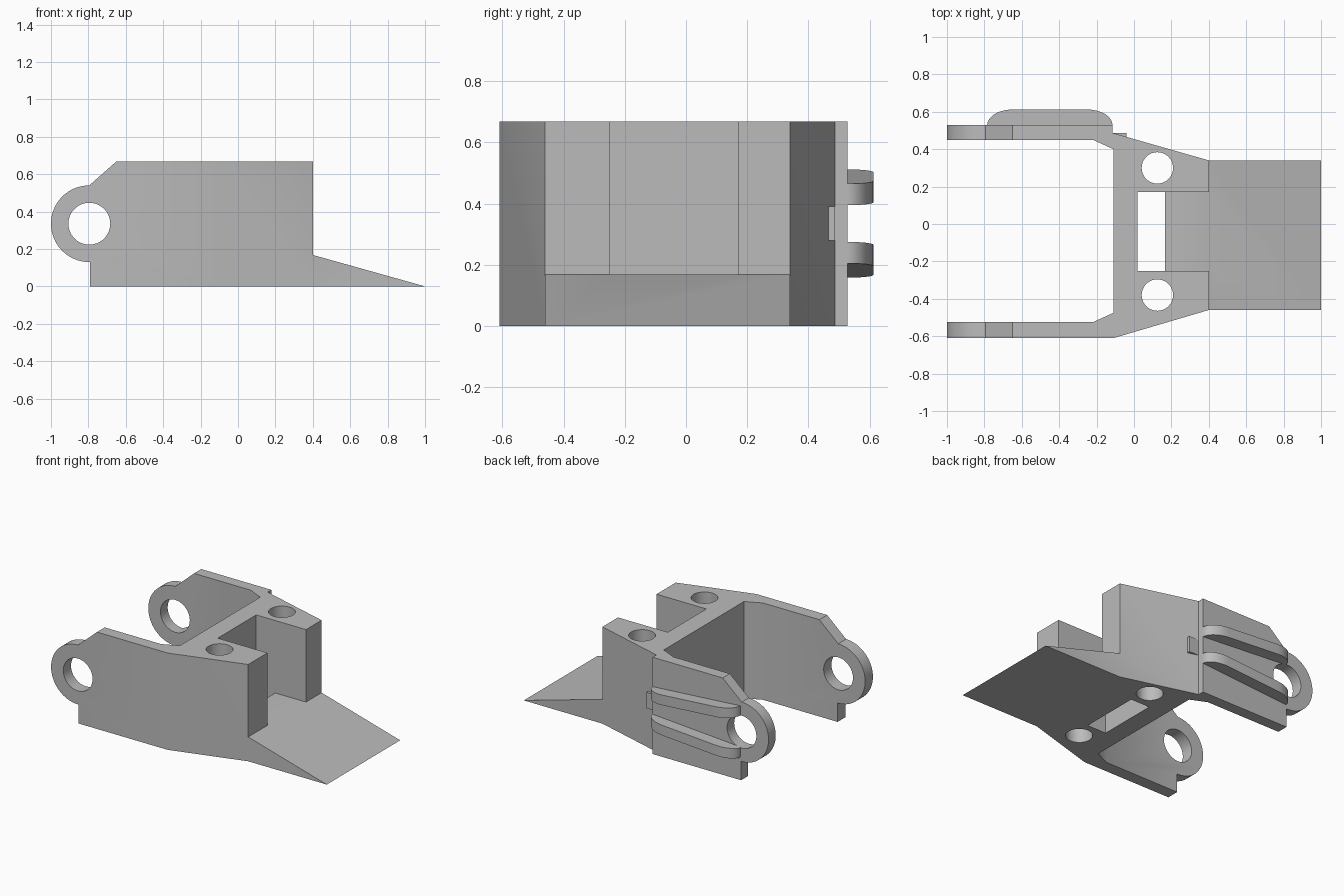
import bpy
import bmesh
from math import pi, cos, sin, radians

if "Cube" in bpy.data.objects:
    bpy.data.objects.remove(bpy.data.objects["Cube"])

steel = bpy.data.materials.new("plain grey")
steel.use_nodes = True
GREY = (0.5, 0.5, 0.5, 1)
steel.diffuse_color = GREY
steel.node_tree.nodes["Principled BSDF"].inputs["Base Color"].default_value = GREY


def prism(name, base, top):
    """Solid between two matching rings of points."""
    bm = bmesh.new()
    a = [bm.verts.new(p) for p in base]
    b = [bm.verts.new(p) for p in top]
    bm.faces.new(a)
    bm.faces.new(b)
    for i in range(len(a)):
        j = (i + 1) % len(a)
        bm.faces.new((a[i], a[j], b[j], b[i]))
    bmesh.ops.recalc_face_normals(bm, faces=bm.faces)
    mesh = bpy.data.meshes.new(name)
    bm.to_mesh(mesh)
    bm.free()
    obj = bpy.data.objects.new(name, mesh)
    bpy.context.collection.objects.link(obj)
    mesh.materials.append(steel)
    return obj


def upright(name, outline, z0, z1):
    return prism(name, [(x, y, z0) for x, y in outline], [(x, y, z1) for x, y in outline])


def sideways(name, outline, y0, y1):
    return prism(name, [(x, y0, z) for x, z in outline], [(x, y1, z) for x, z in outline])


def box(name, x0, x1, y0, y1, z0, z1):
    return upright(name, [(x0, y0), (x1, y0), (x1, y1), (x0, y1)], z0, z1)


def arc(cx, cy, rx, ry, start, end, steps):
    angles = [radians(start + (end - start) * i / steps) for i in range(steps + 1)]
    return [(cx + rx * cos(t), cy + ry * sin(t)) for t in angles]


def carve(obj, tool, operation="DIFFERENCE"):
    mod = obj.modifiers.new("carve", "BOOLEAN")
    mod.operation = operation
    mod.solver = "EXACT"
    mod.object = tool
    bpy.context.view_layer.objects.active = obj
    bpy.ops.object.modifier_apply(modifier=mod.name)
    bpy.data.objects.remove(tool)


def smooth(obj):
    bpy.ops.object.select_all(action="DESELECT")
    obj.select_set(True)
    bpy.context.view_layer.objects.active = obj
    bpy.ops.object.shade_smooth_by_angle(angle=radians(30))


# Forked body: plan outline trimmed by the side profile
plan = [(-1.1, -0.61), (-0.11, -0.61), (0.4, -0.46), (1.1, -0.46), (1.1, 0.34),
        (0.4, 0.34), (-0.115, 0.487), (-0.115, 0.528), (-1.1, 0.528), (-1.1, 0.45),
        (-0.22, 0.45), (-0.11, 0.4), (-0.11, -0.475), (-0.22, -0.525), (-1.1, -0.525)]
EYE = (-0.795, 0.335)
side = [(0.4, 0.668), (0.4, 0.168), (1, 0), (-0.79, 0), (-0.79, 0.13)]
side += arc(*EYE, 0.205, 0.205, 270, 90, 32) + [(-0.65, 0.668)]
body = upright("forked_body", plan, -0.1, 0.8)
carve(body, sideways("profile_tool", side, -1, 1), "INTERSECT")

# Pivot eyes, front notch, drop window and bolt holes
carve(body, sideways("eye_tool", arc(*EYE, 0.112, 0.112, 0, 350, 35), -1, 1))
carve(body, box("notch_tool", 0.02, 0.5, -0.25, 0.17, 0.168, 0.9))
carve(body, box("window_tool", 0.02, 0.165, -0.25, 0.17, -0.2, 0.3))
for y in (-0.38, 0.3):
    carve(body, upright("bolt_tool", arc(0.125, y, 0.084, 0.084, 0, 350, 35), -0.2, 0.9))
smooth(body)

# Two ribs on the back arm, spreading apart towards the eye
rib_plan = [(-0.115, 0.51)] + arc(-0.25, 0.528, 0.135, 0.084, 0, 90, 10)
rib_plan += arc(-0.65, 0.528, 0.135, 0.084, 90, 180, 10) + [(-0.785, 0.51)]


def spread(x, offset, sign):
    return EYE[1] + sign * (offset - 0.07 * (x + 0.115))


for name, sign in (("upper_rib", 1), ("lower_rib", -1)):
    rib = prism(name, [(x, y, spread(x, 0.06, sign)) for x, y in rib_plan],
                [(x, y, spread(x, 0.13, sign)) for x, y in rib_plan])
    # Keep the rib clear of the pivot eye
    carve(rib, sideways("eye_tool", arc(*EYE, 0.112, 0.112, 0, 350, 35), -1, 1))
    smooth(rib)

# Small tab between the ribs
box("rib_tab", -0.13, -0.04, 0.44, 0.487, 0.28, 0.39)
